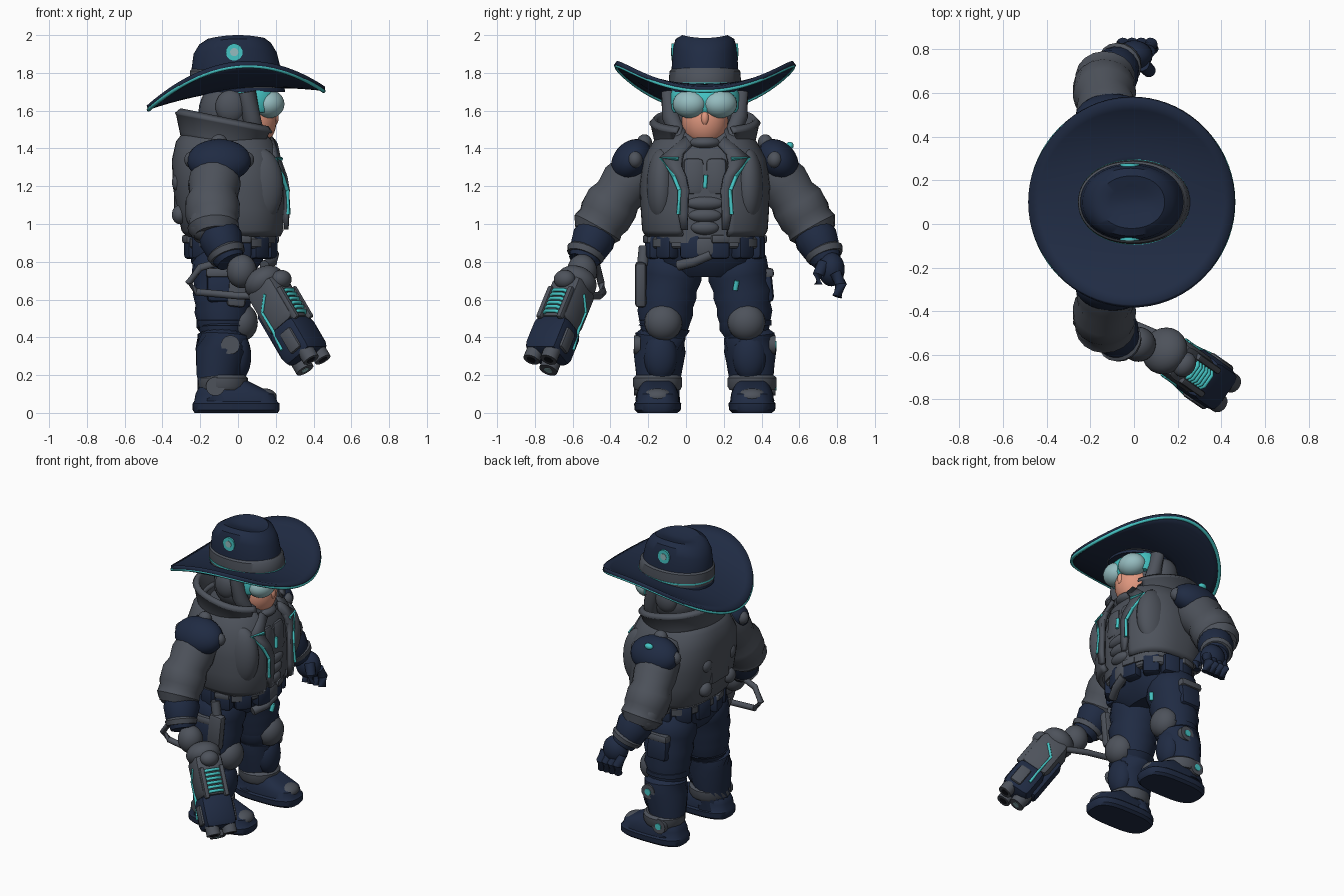
import bpy, bmesh
from math import cos, sin, pi, copysign
from mathutils import Vector, Matrix, Euler

if "Cube" in bpy.data.objects:
    bpy.data.objects.remove(bpy.data.objects["Cube"])

MID = 0.1  # the body's centre line in y


def material(name, rgb):
    m = bpy.data.materials.new(name)
    m.use_nodes = True
    m.diffuse_color = (*rgb, 1)
    m.node_tree.nodes["Principled BSDF"].inputs["Base Color"].default_value = (*rgb, 1)
    return m


navy = material("navy", (.014, .024, .056))
grey = material("grey", (.075, .085, .105))
teal = material("teal", (.06, .56, .56))
lens = material("lens", (.3, .5, .52))
skin = material("skin", (.74, .31, .21))
black = material("black", (.008, .01, .016))


def finish(name, mat, bm, matrix=None, wall=0):
    bmesh.ops.recalc_face_normals(bm, faces=bm.faces)
    me = bpy.data.meshes.new(name)
    bm.to_mesh(me)
    bm.free()
    me.materials.append(mat)
    ob = bpy.data.objects.new(name, me)
    bpy.context.collection.objects.link(ob)
    if matrix:
        ob.matrix_world = matrix
    if wall:
        mod = ob.modifiers.new("wall", "SOLIDIFY")
        mod.thickness, mod.offset = wall, 0
    return ob


def side(s, x, y, z):
    return Vector((x, MID + s * y, z))


def placed(c, rot, base):
    return (base or Matrix()) @ Matrix.Translation(c) @ Euler(rot).to_matrix().to_4x4()


def box(name, mat, c, size, rot=(0, 0, 0), bevel=.02, base=None):
    bm = bmesh.new()
    bmesh.ops.create_cube(bm, size=1)
    bmesh.ops.scale(bm, vec=size, verts=bm.verts)
    bmesh.ops.bevel(bm, geom=bm.edges[:], offset=bevel, segments=2, profile=.5, affect='EDGES')
    return finish(name, mat, bm, placed(c, rot, base))


def ball(name, mat, c, r, rot=(0, 0, 0), base=None):
    bm = bmesh.new()
    bmesh.ops.create_uvsphere(bm, u_segments=24, v_segments=14, radius=1)
    bmesh.ops.scale(bm, vec=r, verts=bm.verts)
    return finish(name, mat, bm, placed(c, rot, base))


def skin_rings(bm, rings, cap=True):
    for a, b in zip(rings, rings[1:]):
        n = len(a)
        for i in range(n):
            j = (i + 1) % n
            bm.faces.new((a[i], a[j], b[j], b[i]))
    if cap:
        bm.faces.new(rings[0])
        bm.faces.new(rings[-1])


# upright body made of rounded rings (z, centre x, half depth, half width)
def loft(name, mat, rows, power=2.6, n=64, cy=MID, warp=None, cut=None, wall=0):
    bm = bmesh.new()
    rings = []
    for z, cx, rx, ry in rows:
        ring = []
        for i in range(n):
            c, s = cos(2 * pi * i / n), sin(2 * pi * i / n)
            v = Vector((cx + rx * copysign(abs(c) ** (2 / power), c),
                        cy + ry * copysign(abs(s) ** (2 / power), s), z))
            ring.append(bm.verts.new(warp(v) if warp else v))
        rings.append(ring)
    skin_rings(bm, rings, cap=not cut)
    if cut:
        gone = [f for f in bm.faces if cut(f.calc_center_median())]
        bmesh.ops.delete(bm, geom=gone, context='FACES')
    return finish(name, mat, bm, wall=wall)


# round limb or hose through (point, radius) pairs
def limb(name, mat, path, base=None, n=18):
    pts = [Vector(p) for p, r in path]
    bm = bmesh.new()
    rings = []
    for i, (p, r) in enumerate(path):
        d = pts[min(i + 1, len(pts) - 1)] - pts[max(i - 1, 0)]
        q = d.to_track_quat('Z', 'Y')
        rings.append([bm.verts.new(pts[i] + q @ Vector((r * cos(2 * pi * k / n), r * sin(2 * pi * k / n), 0)))
                      for k in range(n)])
    skin_rings(bm, rings)
    return finish(name, mat, bm, base)


def hose(name, mat, pts, r, base=None):
    return limb(name, mat, [(p, r) for p in pts], base, 10)


def rod(name, mat, a, b, r, base=None):
    return limb(name, mat, [(a, r), (b, r)], base)


# hat: brim sweeps up at the sides and droops fore and aft
def brim_point(r, a):
    x, y = cos(a) * r, sin(a) * r
    return Vector((x * .47 - .01, MID + y * .475, 1.72 + .05 * x - .055 * x * x + .13 * y * y * r))


bm = bmesh.new()
skin_rings(bm, [[bm.verts.new(brim_point(r, i * pi / 36)) for i in range(72)]
                for r in (.3, .45, .6, .75, .9, 1)], cap=False)
finish("hat_brim", navy, bm, wall=.024)
hose("brim_trim", teal, [brim_point(.985, i * pi / 36) - Vector((0, 0, .012)) for i in range(73)], .0105)


def crown_warp(v):
    return v - Vector((0, 0, max(0, v.z - 1.78) * .17 * (v.x / .22) ** 2))


loft("hat_crown", navy, [(1.7, 0, .25, .185), (1.84, -.01, .235, .175), (1.93, -.015, .22, .17),
                         (1.98, -.015, .19, .155), (2.0, -.01, .15, .12), (1.985, -.01, .1, .07),
                         (1.97, -.01, .05, .025)], 2.1, warp=crown_warp)
loft("hat_band", grey, [(1.72, 0, .252, .19), (1.75, 0, .256, .192), (1.81, -.005, .25, .187), (1.825, -.005, .235, .17)], 2.1)
loft("hat_band_trim", teal, [(1.74, 0, .256, .195), (1.75, 0, .256, .195)], 2.1)
for s in (-1, 1):
    rod("hat_badge", teal, side(s, -.02, .15, 1.91), side(s, -.02, .176, 1.91), .045)
    rod("hat_badge_centre", lens, side(s, -.02, .15, 1.91), side(s, -.02, .179, 1.91), .022)

# head, face and goggles
ball("hood", grey, (-.03, MID, 1.59), (.18, .2, .18))
ball("face", skin, (.08, MID, 1.55), (.125, .125, .15))
ball("nose", skin, (.19, MID, 1.56), (.025, .022, .04))
ball("chin_guard", grey, (.12, MID, 1.43), (.085, .09, .04))
loft("goggle_frame", teal, [(1.59, .05, .15, .175), (1.61, .05, .165, .185), (1.69, .05, .165, .185), (1.71, .05, .15, .175)], 2.3)
for s in (-1, 1):
    ball("goggle_lens", lens, side(s, .165, .08, 1.635), (.08, .092, .075), (0, 0, s * .35))
    limb("cheek_guard", grey, [(side(s, .05, .185, 1.7), .045), (side(s, .07, .18, 1.57), .048),
                               (side(s, .1, .14, 1.46), .045), (side(s, .14, .05, 1.425), .03)])
    ball("ear_cover", grey, side(s, -.04, .17, 1.62), (.08, .05, .09))

# torso: vest inside an open jacket
loft("vest", grey, [(.9, -.02, .22, .27), (1.2, -.03, .245, .29), (1.4, -.05, .23, .24), (1.48, -.06, .17, .17)])
loft("jacket", grey, [(.94, -.02, .24, .3), (.97, -.025, .26, .318), (1.08, -.035, .275, .325),
                      (1.2, -.045, .285, .33), (1.34, -.055, .28, .315), (1.43, -.065, .25, .26), (1.5, -.07, .19, .2)],
     cut=lambda c: c.x > 0 and abs(c.y - MID) < .11 or c.z > 1.51, wall=.03)


def collar_warp(v):
    return v - Vector((0, 0, (v.x + .32) * .2 if v.z > 1.4 else 0))


loft("collar", grey, [(1.39, -.07, .2, .23), (1.5, -.07, .22, .25), (1.59, -.06, .25, .27), (1.6, -.06, .26, .28)],
     2.3, warp=collar_warp, cut=lambda c: c.x > 0 and abs(c.y - MID) < .15, wall=.04)
for i in range(3):
    ball("stomach_plate", grey, (.195, MID, .98 + i * .065), (.04, .075 + i * .015, .038))
for s in (-1, 1):
    box("chest_plate", grey, side(s, .18, .06, 1.25), (.07, .115, .2), (0, -.08, 0), .03)
    # folded lapel with glowing trim
    edge = [(.17, .1, 1.46), (.185, .235, 1.35), (.225, .165, 1.25), (.248, .135, 1.18), (.255, .14, 1.05), (.255, .125, .97)]
    inner = [(.2, .07, 1.42), (.215, .14, 1.345), (.25, .1, 1.25), (.262, .085, 1.18), (.26, .09, 1.05), (.255, .09, .97)]
    bm = bmesh.new()
    rows = [[bm.verts.new(side(s, *p)) for p in line] for line in (edge, inner)]
    for i in range(5):
        bm.faces.new((rows[0][i], rows[0][i + 1], rows[1][i + 1], rows[1][i]))
    finish("lapel", grey, bm, wall=.025)
    hose("lapel_trim", teal, [side(s, x + .013, y, z) for x, y, z in inner[1:2] + edge[1:5]], .011)
    ball("jacket_fold", grey, side(s, .12, .23, 1.2), (.12, .08, .2))
    for z in (1.05, 1.22):
        ball("back_bolt", grey, side(s, -.31, .13, z), (.04, .05, .05))
hose("vest_light", teal, [(.222, MID, 1.19), (.22, MID + .005, 1.26)], .011)
box("back_panel", grey, (-.31, MID, 1.22), (.06, .2, .3))

# belt, pouches and hips
loft("hips", navy, [(.72, -.07, .13, .17), (.8, -.06, .19, .26), (.95, -.04, .2, .28)])
loft("belt", grey, [(.87, -.04, .215, .285), (.88, -.04, .225, .295), (.92, -.04, .225, .295), (.93, -.04, .215, .285)])
for i in range(12):
    a = (i + .5) * pi / 6
    c = (-.04 + .205 * cos(a), MID + .28 * sin(a), .88)
    box("belt_pouch", navy, c, (.08, .11, .13), (0, 0, a))
    if i % 3 == 0:
        box("pouch_flap", grey, (c[0] + .01 * cos(a), c[1] + .01 * sin(a), .92), (.08, .1, .045), (0, 0, a), .012)
box("buckle", grey, (.18, MID, .88), (.06, .1, .1))
hose("sash", grey, [(.14, -.04, .78), (.18, .04, .8), (.19, .13, .84)], .028)

# holster and sidearm on the gun side
box("holster", grey, side(-1, 0, .34, .68), (.1, .06, .24), (0, .1, 0), .02)
rod("sidearm_grip", grey, side(-1, 0, .33, .78), side(-1, -.02, .32, .88), .03)

for s in (-1, 1):
    # trousers, knee pad and boot
    limb("trouser_leg", navy, [(side(s, -.08, .15, .87), .11), (side(s, -.08, .17, .8), .16), (side(s, -.08, .18, .72), .165),
                               (side(s, -.08, .19, .67), .15), (side(s, -.08, .2, .63), .16), (side(s, -.08, .205, .57), .145),
                               (side(s, -.08, .21, .53), .15), (side(s, -.08, .22, .4), .115)])
    ball("knee_pad", grey, side(s, .02, .22, .48), (.085, .1, .1))
    limb("knee_strap", navy, [(side(s, -.08, .215, .5), .12), (side(s, -.08, .215, .49), .14), (side(s, -.08, .215, .45), .14),
                              (side(s, -.08, .22, .44), .12)])
    limb("shin_guard", navy, [(side(s, -.08, .23, .43), .1), (side(s, -.08, .235, .41), .135), (side(s, -.085, .24, .33), .14),
                              (side(s, -.1, .245, .2), .12), (side(s, -.1, .25, .06), .12)])
    ball("shin_plate", navy, side(s, .0, .235, .3), (.07, .09, .13))
    limb("boot_cuff", grey, [(side(s, -.08, .25, .2), .115), (side(s, -.08, .25, .185), .132), (side(s, -.08, .25, .14), .132),
                             (side(s, -.08, .25, .12), .12)])
    loft("boot_foot", navy, [(0, -.01, .22, .105), (.015, -.01, .23, .122), (.05, -.01, .23, .125), (.06, -.012, .22, .115),
                             (.1, -.015, .21, .112), (.13, -.04, .17, .1), (.17, -.06, .11, .08)],
         3, 40, cy=MID + s * .25)
    ball("boot_toe", grey, side(s, .14, .25, .085), (.065, .08, .045))
    for x, y, z in ((-.04, .34, .36), (-.12, .34, .14)):
        rod("leg_bolt", grey, side(s, x, y, z), side(s, x, y + .035, z), .05)
    box("thigh_pouch", navy, side(s, -.09, .325, .67), (.15, .07, .17), (s * .1, 0, 0), .025)
    box("thigh_pouch_flap", grey, side(s, -.09, .33, .74), (.16, .07, .05), (s * .1, 0, 0), .015)

    # sleeve, shoulder pad and gauntlet
    limb("sleeve", grey, [(side(s, -.11, .25, 1.36), .1), (side(s, -.12, .34, 1.29), .125), (side(s, -.125, .42, 1.21), .14),
                          (side(s, -.13, .46, 1.15), .128), (side(s, -.135, .49, 1.11), .145), (side(s, -.135, .53, 1.04), .143),
                          (side(s, -.13, .55, 1.01), .13), (side(s, -.13, .57, .98), .138), (side(s, -.125, .59, .94), .11)])
    ball("shoulder_pad", navy, side(s, -.1, .385, 1.335), (.17, .125, .1), (s * -.85, 0, 0))
    for x, y, z in ((-.1, .32, 1.43), (.04, .37, 1.34), (-.24, .37, 1.34)):
        ball("shoulder_stud", grey, side(s, x, y, z), (.045, .04, .045))
    limb("gauntlet", navy, [(side(s, -.11, .56, .98), .1), (side(s, -.09, .59, .92), .115), (side(s, -.07, .62, .86), .1),
                            (side(s, -.04, .65, .8), .075)])
    limb("wrist_band", grey, [(side(s, -.07, .625, .86), .09), (side(s, -.065, .63, .85), .105), (side(s, -.055, .64, .825), .095)])
    ball("elbow_plate", grey, side(s, -.19, .58, 1.0), (.07, .08, .09))

# lights found on the free arm's side only
ball("shoulder_light", teal, side(1, -.1, .45, 1.415), (.03, .02, .02))
hose("thigh_light", teal, [side(1, .075, .16, .65), side(1, .084, .17, .7)], .014)
for x, z in ((-.04, .36), (-.12, .14)):
    rod("leg_bolt_light", teal, side(1, x, .35, z), side(1, x, .38, z), .022)

# gloved free hand
ball("free_palm", navy, side(1, 0, .67, .76), (.085, .07, .09))
for i in range(4):
    x = -.06 + i * .042
    limb("free_finger", navy, [(side(1, x, .69, .74), .032), (side(1, x + .01, .72, .68), .032), (side(1, x + .02, .7, .615), .026)])
limb("free_thumb", navy, [(side(1, .04, .63, .79), .034), (side(1, .07, .6, .73), .03), (side(1, .07, .6, .68), .024)])

# heavy blaster held on the other hand, built along its own z axis
ball("gun_hand", grey, (.02, -.55, .75), (.08, .08, .09))
start, end = Vector((.14, -.58, .69)), Vector((.385, -.75, .27))
gun = Matrix.Translation(start) @ (end - start).to_track_quat('Z', 'Y').to_matrix().to_4x4()
ball("gun_rear", grey, (0, 0, 0), (.11, .11, .08), base=gun)
box("gun_body", grey, (0, 0, .15), (.19, .2, .28), bevel=.045, base=gun)
box("gun_shroud", navy, (0, 0, .38), (.215, .2, .22), bevel=.045, base=gun)
box("gun_keel", navy, (0, -.09, .28), (.1, .07, .3), base=gun)
ball("gun_sight", grey, (0, .1, .05), (.06, .05, .05), base=gun)
for i in range(6):
    z = .125 + i * .027
    hose("gun_coil", teal, [(-.052, .09, z), (-.03, .11, z), (.03, .11, z), (.052, .09, z)], .01, gun)
for s in (-1, 1):
    box("coil_rail", grey, (s * .065, .095, .2), (.03, .04, .2), bevel=.01, base=gun)
    rod("gun_barrel", grey, (s * .055, .04, .3), (s * .055, .04, .53), .045, gun)
    rod("gun_muzzle", black, (s * .055, .04, .5), (s * .055, .04, .532), .025, gun)
    box("gun_cheek", grey, (s * .1, .02, .39), (.04, .08, .13), bevel=.015, base=gun)
    hose("gun_side_light", teal, [(s * .095, .02, .09), (s * .095, -.05, .16), (s * .096, -.05, .28), (s * .108, -.055, .4)], .009, gun)
rod("gun_lower_barrel", grey, (0, -.055, .3), (0, -.055, .53), .05, gun)
rod("gun_lower_muzzle", lens, (0, -.055, .5), (0, -.055, .533), .022, gun)
hose("gun_stock", grey, [(-.02, -.5, .82), (-.2, -.47, .77), (-.26, -.45, .69), (-.22, -.44, .64), (0, -.46, .62), (.14, -.52, .62)], .02)

for ob in bpy.context.scene.objects:
    ob.select_set(ob.type == 'MESH')
bpy.context.view_layer.objects.active = bpy.data.objects["jacket"]
bpy.ops.object.shade_smooth_by_angle(angle=.7)
